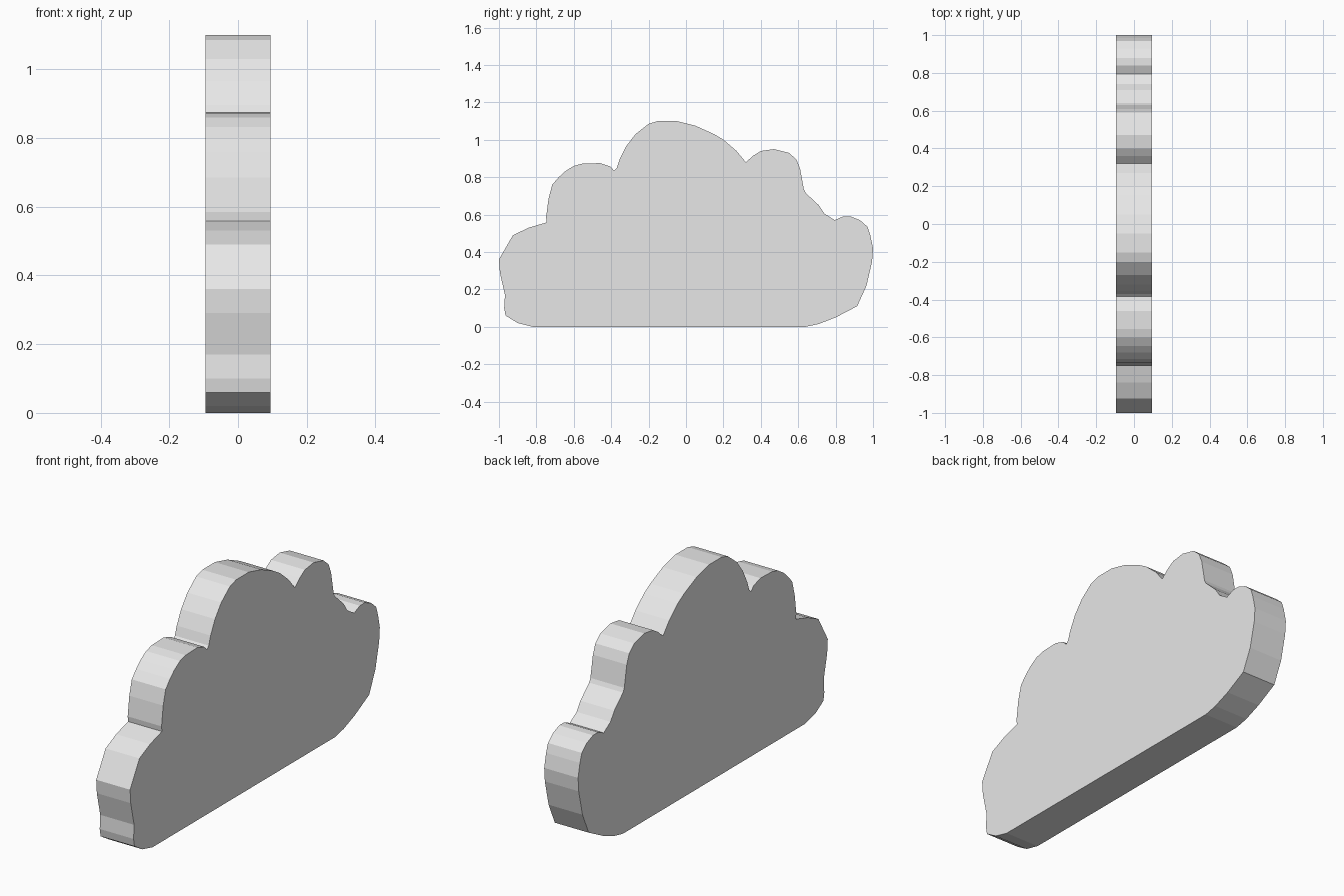
import bpy, bmesh

HALF = 0.095  # half thickness along x

# cloud outline (y, z), one row per puff, clockwise from the bottom left
low_left = [(-.82, 0), (-.90, .02), (-.965, .06), (-.972, .10), (-.968, .17), (-.995, .29),
            (-1, .36), (-.925, .49), (-.84, .53), (-.745, .558)]
mid_left = [(-.748, .585), (-.735, .685), (-.715, .76), (-.68, .80), (-.645, .832), (-.60, .86),
            (-.555, .872), (-.46, .875), (-.405, .857), (-.385, .835)]
crown = [(-.37, .85), (-.355, .895), (-.32, .965), (-.27, 1.03), (-.20, 1.085), (-.15, 1.1),
         (-.05, 1.1), (.05, 1.075), (.15, 1.03), (.20, 1.0), (.27, .94), (.32, .88)]
mid_right = [(.36, .915), (.40, .94), (.47, .95), (.55, .93), (.59, .895), (.61, .845),
             (.63, .735), (.64, .715), (.71, .65), (.74, .605), (.795, .57)]
low_right = [(.84, .59), (.88, .59), (.93, .57), (.97, .535), (.985, .49), (1, .42),
             (.995, .35), (.965, .22), (.915, .11), (.80, .05), (.71, .015), (.64, 0)]
outline = low_left + mid_left + crown + mid_right + low_right

# flat slab extruded from the outline
bm = bmesh.new()
face = bm.faces.new([bm.verts.new((-HALF, y, z)) for y, z in outline])
side = bmesh.ops.extrude_face_region(bm, geom=[face], use_keep_orig=True)["geom"]
bmesh.ops.translate(bm, vec=(2 * HALF, 0, 0),
                    verts=[v for v in side if isinstance(v, bmesh.types.BMVert)])
bmesh.ops.recalc_face_normals(bm, faces=bm.faces)

mesh = bpy.data.meshes.new("cloud")
bm.to_mesh(mesh)
bm.free()

grey = bpy.data.materials.new("light grey")
grey.diffuse_color = (0.8, 0.8, 0.8, 1)
mesh.materials.append(grey)
bpy.context.collection.objects.link(bpy.data.objects.new("cloud", mesh))
